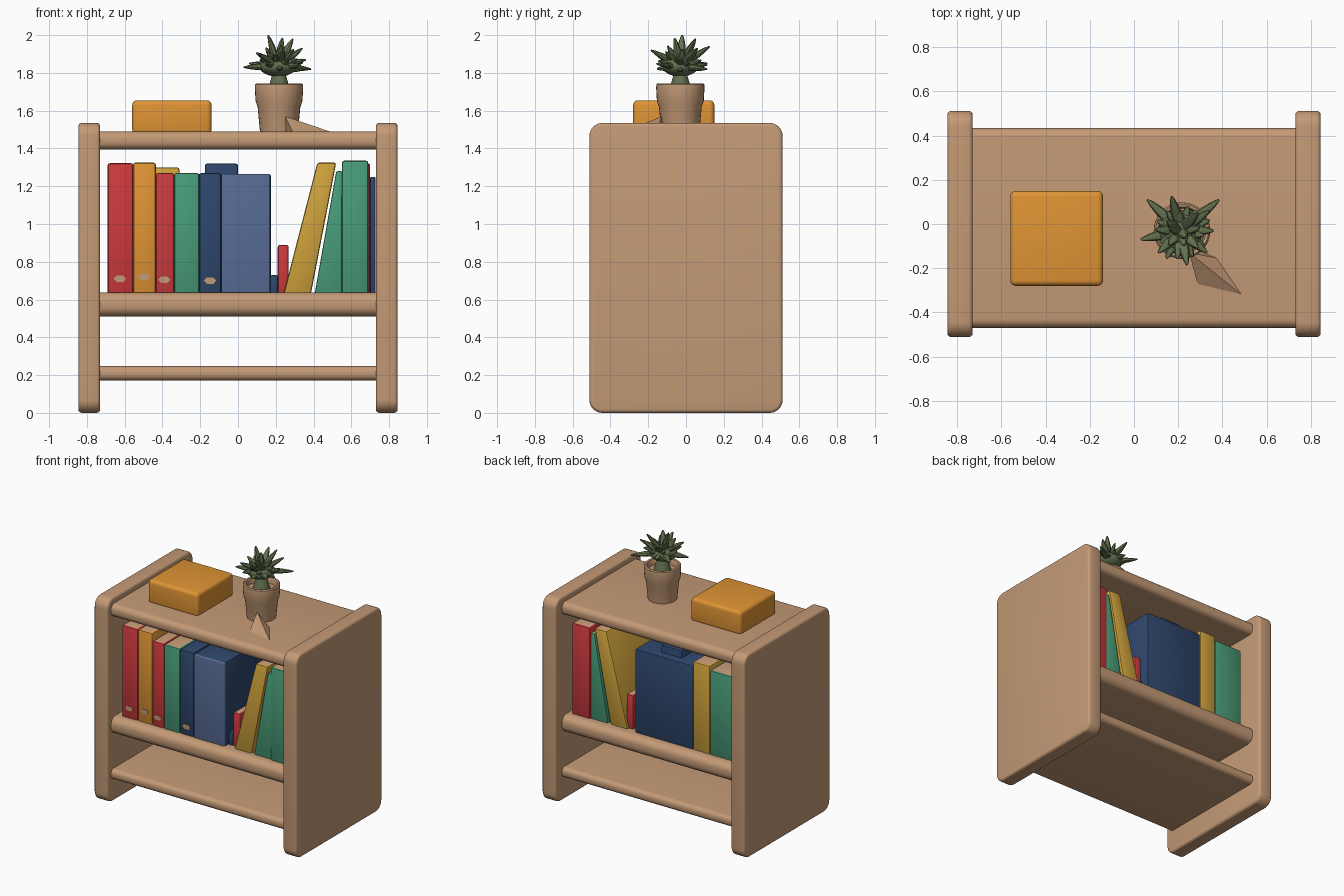
import bpy, bmesh, math, random
from mathutils import Vector

if "Cube" in bpy.data.objects:
    bpy.data.objects.remove(bpy.data.objects["Cube"])

random.seed(4)


def material(name, r, g, b):
    m = bpy.data.materials.new(name)
    lin = [((c / 255 + 0.055) / 1.055) ** 2.4 for c in (r, g, b)]
    m.diffuse_color = (*lin, 1)
    m.use_nodes = True
    m.node_tree.nodes["Principled BSDF"].inputs["Base Color"].default_value = m.diffuse_color
    return m


WOOD = material("tan_wood", 196, 154, 118)
RED = material("red", 205, 58, 62)
ORANGE = material("orange", 224, 148, 52)
YELLOW = material("yellow", 208, 163, 60)
GREEN = material("green", 72, 156, 120)
NAVY = material("navy", 46, 70, 108)
BLUE = material("slate_blue", 88, 108, 150)
LEAF = material("leaf_green", 98, 112, 78)


def finish(name, bm, *mats):
    bmesh.ops.recalc_face_normals(bm, faces=bm.faces)
    me = bpy.data.meshes.new(name)
    bm.to_mesh(me)
    bm.free()
    ob = bpy.data.objects.new(name, me)
    bpy.context.collection.objects.link(ob)
    for m in mats:
        me.materials.append(m)
    bpy.ops.object.select_all(action='DESELECT')
    ob.select_set(True)
    bpy.context.view_layer.objects.active = ob
    bpy.ops.object.shade_smooth_by_angle(angle=math.radians(35))
    return ob


def cuboid(x, y, z):
    bm = bmesh.new()
    bmesh.ops.create_cube(bm, size=1)
    for v in bm.verts:
        v.co = [a + (b - a) * (c + 0.5) for (a, b), c in zip((x, y, z), v.co)]
    return bm


def bevel(bm, edges, r, seg):
    bmesh.ops.bevel(bm, geom=edges, offset=r, segments=seg, profile=0.5, affect='EDGES')


def box(name, x, y, z, r, mat):
    bm = cuboid(x, y, z)
    bevel(bm, bm.edges[:], r, 4)
    return finish(name, bm, mat)


def book(name, mat, bottom, top, y, height, pages=True):
    """Book on the middle shelf; bottom and top x ranges let it lean."""
    bm = cuboid(bottom, y, (0.625, height))
    for v in bm.verts:
        if v.co.z > 0.7:
            v.co.x = top[0] if v.co.x < sum(bottom) / 2 else top[1]
    bevel(bm, bm.edges[:], min(0.012, (top[1] - top[0]) * 0.25), 2)
    bm.normal_update()
    # tan page block on the upper face
    if pages:
        for f in bm.faces:
            if f.normal.z > 0.95:
                f.material_index = 1
    return finish(name, bm, mat, WOOD)


# side panels with large rounded corners and soft rims
for side, s in (("left", -1), ("right", 1)):
    bm = cuboid(sorted((s * 0.73, s * 0.845)), (-0.512, 0.512), (0, 1.535))
    bevel(bm, [e for e in bm.edges
               if abs(e.verts[0].co.x - e.verts[1].co.x) > 0.05], 0.07, 8)
    rim = [e for e in bm.edges if e.calc_face_angle(0) > 1.2]
    bevel(bm, rim, 0.018, 3)
    finish(side + "_panel", bm, WOOD)

# shelves with rounded front and back edges
for name, z0, z1 in (("top_shelf", 1.395, 1.49), ("middle_shelf", 0.51, 0.638),
                     ("bottom_shelf", 0.172, 0.248)):
    bm = cuboid((-0.75, 0.75), (-0.47, 0.435), (z0, z1))
    bevel(bm, [e for e in bm.edges
               if abs(e.verts[0].co.x - e.verts[1].co.x) > 0.5], (z1 - z0) * 0.42, 6)
    finish(name, bm, WOOD)

# upright books, front row and back row
F, B, ALL = (-0.40, -0.02), (-0.02, 0.36), (-0.39, 0.35)
for name, mat, x0, x1, y, h in (
        ("red_book", RED, -0.69, -0.555, F, 1.322),
        ("orange_book", ORANGE, -0.555, -0.435, F, 1.325),
        ("thin_red_book", RED, -0.435, -0.338, F, 1.27),
        ("green_book", GREEN, -0.338, -0.205, F, 1.27),
        ("right_green_book", GREEN, 0.55, 0.69, F, 1.335),
        ("back_green_book", GREEN, -0.69, -0.45, B, 1.27),
        ("back_yellow_book", YELLOW, -0.45, -0.31, B, 1.3),
        ("back_red_book", RED, 0.55, 0.70, B, 1.32),
        ("small_red_book", RED, 0.21, 0.268, (-0.36, 0.33), 0.89)):
    book(name, mat, (x0, x1), (x0, x1), y, h)
for name, mat, x0, x1, y, h in (
        ("navy_book", NAVY, -0.205, -0.09, F, 1.27),
        ("wide_navy_book", NAVY, -0.09, 0.17, (-0.39, -0.02), 1.265),
        ("back_navy_book", NAVY, -0.31, 0.175, B, 1.265),
        ("tall_navy_book", NAVY, -0.175, 0.0, (-0.1, 0.3), 1.32),
        ("short_navy_book", NAVY, 0.17, 0.212, (-0.36, 0.3), 0.73),
        ("end_navy_book", NAVY, 0.70, 0.728, (-0.33, 0.3), 1.25)):
    book(name, mat, (x0, x1), (x0, x1), y, h, False)

# slate blue spine on the wide navy book
box("blue_spine", (-0.088, 0.17), (-0.404, -0.385), (0.635, 1.265), 0.008, BLUE)

# leaning books
book("leaning_yellow_book", YELLOW, (0.24, 0.385), (0.42, 0.52), ALL, 1.325)
book("leaning_green_book", GREEN, (0.405, 0.55), (0.52, 0.552), ALL, 1.28)

# small tan labels on the spines
for i, (x, z) in enumerate(((-0.625, 0.71), (-0.497, 0.72), (-0.39, 0.705), (-0.148, 0.70))):
    bm = bmesh.new()
    ring = [bm.verts.new((x + 0.033 * math.cos(a), -0.404, z + 0.02 * math.sin(a)))
            for a in (k * math.pi / 3 for k in range(6))]
    face = bm.faces.new(ring)
    ext = bmesh.ops.extrude_face_region(bm, geom=[face])["geom"]
    for v in ext:
        if isinstance(v, bmesh.types.BMVert):
            v.co.y += 0.008
    finish("spine_label_%d" % (i + 1), bm, WOOD)

# orange box on top
box("orange_box", (-0.56, -0.14), (-0.28, 0.15), (1.475, 1.655), 0.025, ORANGE)

# flower pot: lathed profile
PX, PY = 0.217, -0.03
profile = [(0, 1.48), (0.098, 1.48), (0.102, 1.5), (0.113, 1.62), (0.124, 1.65), (0.128, 1.72),
           (0.127, 1.738), (0.12, 1.745), (0.108, 1.742), (0.102, 1.725), (0.1, 1.70), (0, 1.71)]
bm = bmesh.new()
pts = [bm.verts.new((PX + r, PY, z)) for r, z in profile]
edges = [bm.edges.new(p) for p in zip(pts, pts[1:])]
bmesh.ops.spin(bm, geom=pts + edges, cent=(PX, PY, 0), axis=(0, 0, 1),
               angle=2 * math.pi, steps=32)
bmesh.ops.remove_doubles(bm, verts=bm.verts, dist=0.0005)
finish("flower_pot", bm, WOOD)

# small wedge leaning against the pot
bm = bmesh.new()
for co in ((0.25, -0.13, 1.57), (0.29, -0.28, 1.485), (0.50, -0.33, 1.485), (0.38, -0.155, 1.485),
           (0.25, -0.10, 1.485)):
    bm.verts.new(co)
bmesh.ops.convex_hull(bm, input=bm.verts)
finish("pot_wedge", bm, WOOD)

# plant: stem, leafy core and pointed leaves
bm = bmesh.new()
bmesh.ops.create_cone(bm, segments=12, radius1=0.06, radius2=0.032, depth=0.1, cap_ends=True)
for v in bm.verts:
    v.co += Vector((PX, PY, 1.755))
finish("plant_stem", bm, LEAF)

CORE = Vector((PX - 0.005, PY, 1.835))
bm = bmesh.new()
bmesh.ops.create_icosphere(bm, subdivisions=3, radius=1)
for v in bm.verts:
    v.co = CORE + Vector((v.co.x * 0.10, v.co.y * 0.095, v.co.z * 0.055))
finish("plant_core", bm, LEAF)

tips = [(0.03, -0.07, 1.83), (0.385, 0.11, 1.82), (0.06, 0.11, 1.85), (0.17, 0.125, 1.94),
        (0.24, -0.185, 1.92), (0.36, -0.03, 1.87), (0.33, -0.13, 1.84), (0.11, -0.13, 1.9),
        (0.16, -0.02, 2.0), (0.235, -0.06, 1.985), (0.29, 0.05, 1.98), (0.34, 0.06, 1.93)]
tips = [Vector(t) for t in tips]
for i in range(24):
    a, h = i * 2.39996, -0.25 + 1.15 * (i + 0.5) / 24
    c = math.sqrt(1 - h * h)
    tips.append(CORE + Vector((c * math.cos(a), c * math.sin(a), h * 0.85)) * random.uniform(0.11, 0.15))
bm = bmesh.new()
for t in tips:
    d = t - CORE
    q = d.to_track_quat('Z', 'Y')
    rings = []
    for f, r in ((0.25, 0.024), (0.6, 0.023), (0.85, 0.014), (1.0, 0.005)):
        rings.append([bm.verts.new(CORE + d * f + q @ Vector((r * math.cos(k * math.pi / 4),
                     r * 0.75 * math.sin(k * math.pi / 4), 0))) for k in range(8)])
    for lo, hi in zip(rings, rings[1:]):
        for k in range(8):
            bm.faces.new((lo[k], lo[(k + 1) % 8], hi[(k + 1) % 8], hi[k]))
    bm.faces.new(rings[0][::-1])
    bm.faces.new(rings[-1])
finish("plant_leaves", bm, LEAF)
